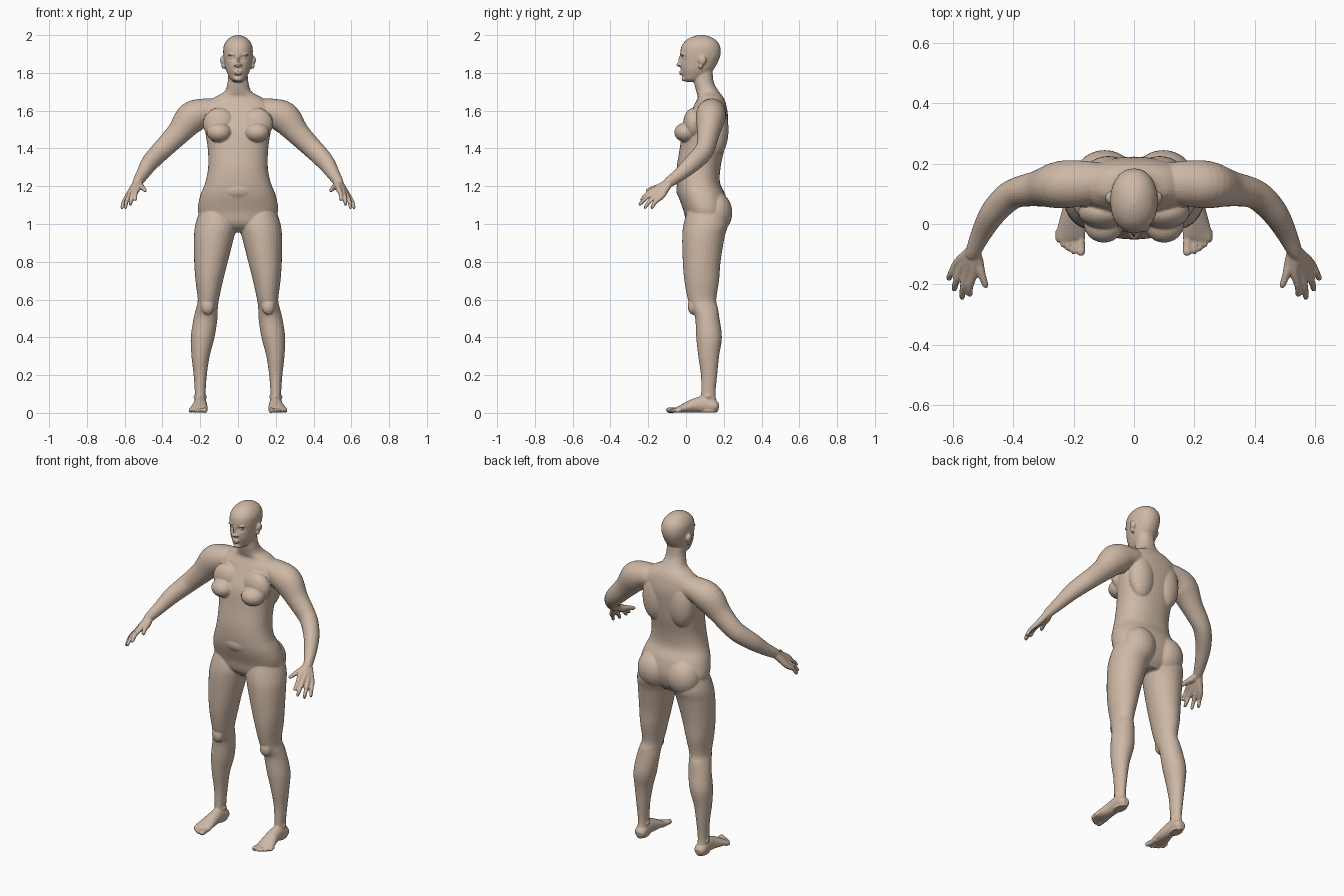
import bpy, bmesh, math
from mathutils import Vector, Matrix

bm = bmesh.new()


def spline(rows, steps):
    """Catmull-Rom resampling of (x, y, z, a, b) rows."""
    p = [Vector(r) for r in rows]
    p = [p[0] * 2 - p[1]] + p + [p[-1] * 2 - p[-2]]
    out = []
    for i in range(1, len(p) - 2):
        a, b, c, d = p[i - 1:i + 3]
        for k in range(steps):
            t = k / steps
            out.append(0.5 * (2 * b + (c - a) * t + (2 * a - 5 * b + 4 * c - d) * t * t
                              + (3 * b - a - 3 * c + d) * t ** 3))
    return out + [p[-2]]


def loft(rows, flat=True, n=2.0, seg=32, steps=5, sculpt=None):
    """Closed loft through elliptical sections; off-centre parts are mirrored."""
    pts = spline(rows, steps)
    sides = (1, -1) if any(r[0] for r in rows) else (1,)
    for s in sides:
        rings = []
        for i, q in enumerate(pts):
            c = Vector(q[:3])
            u, v = Vector((1, 0, 0)), Vector((0, 1, 0))
            if not flat:
                t = Vector(pts[min(i + 1, len(pts) - 1)][:3]) - Vector(pts[max(i - 1, 0)][:3])
                u = t.cross(Vector((0, 0, 1))).normalized()
                v = u.cross(t).normalized()
            ring = []
            for k in range(seg):
                ang = 2 * math.pi * k / seg
                ca, sa = math.cos(ang), math.sin(ang)
                w = (c + u * math.copysign(abs(ca) ** (2 / n), ca) * max(q[3], .001)
                     + v * math.copysign(abs(sa) ** (2 / n), sa) * max(q[4], .001))
                if sculpt:
                    w = sculpt(w)
                ring.append(bm.verts.new((w.x * s, w.y, w.z)))
            rings.append(ring)
        for r0, r1 in zip(rings, rings[1:]):
            for k in range(seg):
                j = (k + 1) % seg
                bm.faces.new((r0[k], r0[j], r1[j], r1[k]))
        bm.faces.new(rings[0])
        bm.faces.new(rings[-1])


def ball(c, r):
    """Ellipsoid, mirrored when off centre."""
    for s in ((1, -1) if c[0] else (1,)):
        m = Matrix.Translation((c[0] * s, c[1], c[2])) @ Matrix.Diagonal((*r, 1))
        bmesh.ops.create_uvsphere(bm, u_segments=28, v_segments=18, radius=1, matrix=m)


def digit(points, radii):
    loft([(*p, r, r) for p, r in zip(points, radii)], flat=False, seg=14, steps=4)


# torso and neck
loft([(0, .11, .955, .08, .06), (0, .105, 1.0, .18, .10), (0, .105, 1.07, .212, .118),
      (0, .085, 1.15, .20, .125), (0, .065, 1.22, .173, .115), (0, .067, 1.30, .158, .116),
      (0, .085, 1.40, .16, .118), (0, .10, 1.50, .175, .117), (0, .118, 1.57, .185, .104),
      (0, .128, 1.63, .175, .085), (0, .13, 1.67, .125, .068), (0, .115, 1.70, .073, .06),
      (0, .095, 1.75, .055, .052), (0, .09, 1.82, .05, .05)], n=2.25, seg=48)
ball((.1, .0, 1.485), (.066, .062, .052))       # breasts
ball((.1, .04, 1.53), (.085, .055, .085))       # upper chest
ball((.085, .165, 1.5), (.08, .06, .14))        # shoulder blades
ball((0, .03, 1.18), (.12, .082, .07))          # belly
ball((.097, .155, 1.06), (.1, .09, .11))        # buttocks

# legs
loft([(.11, .11, 1.08, .09, .10), (.115, .105, 1.0, .11, .118), (.127, .092, .93, .106, .112),
      (.143, .083, .8, .089, .10), (.152, .083, .7, .073, .092), (.157, .085, .6, .056, .075),
      (.165, .1, .55, .058, .07), (.172, .113, .5, .063, .064), (.187, .122, .4, .063, .068),
      (.198, .12, .3, .048, .055), (.2, .122, .2, .035, .043), (.2, .118, .1, .028, .038),
      (.2, .12, .05, .03, .045), (.2, .122, .003, .03, .046)])
ball((.16, .037, .565), (.035, .028, .045))     # kneecaps
ball((.2, .118, .085), (.036, .022, .018))      # ankle bones

# feet and toes
loft([(.2, .174, .03, .018, .018), (.2, .152, .034, .034, .032), (.2, .10, .045, .034, .044),
      (.2, .05, .04, .037, .038), (.205, 0, .028, .045, .027), (.21, -.04, .018, .049, .016),
      (.21, -.055, .014, .042, .01)], flat=False)
for x, tip, r in ((.176, -.105, .0145), (.2, -.1, .0105), (.218, -.09, .01),
                  (.235, -.078, .01), (.251, -.06, .01)):
    digit([(x + .003, -.02, .016), (x, tip + .03, .014), (x, tip + .01, r), (x, tip, r)],
          (r, r, r, r * .5))

# arms
loft([(.08, .14, 1.60, .06, .06), (.17, .135, 1.595, .075, .07), (.245, .13, 1.563, .078, .084),
      (.315, .118, 1.482, .06, .064), (.385, .105, 1.41, .05, .055), (.425, .082, 1.37, .048, .052),
      (.47, .032, 1.32, .043, .047), (.505, -.03, 1.265, .034, .036),
      (.53, -.085, 1.225, .026, .029), (.538, -.105, 1.21, .022, .024)], flat=False)

# hands: each finger starts at the wrist so the palm fills in
wrist = Vector((.532, -.085, 1.222))
for knuckle, tip in (((.533, -.165, 1.185), (.545, -.24, 1.125)),
                     ((.553, -.16, 1.172), (.571, -.25, 1.10)),
                     ((.570, -.148, 1.158), (.598, -.222, 1.083)),
                     ((.585, -.13, 1.145), (.616, -.185, 1.083))):
    k, t = Vector(knuckle), Vector(tip)
    mid = k.lerp(t, .5) + Vector((.004, -.004, .004))
    digit([wrist, wrist.lerp(k, .5), k, mid, k.lerp(t, .92), t],
          (.021, .019, .0155, .0115, .0095, .004))
digit([wrist, (.517, -.125, 1.2), (.505, -.165, 1.192), (.492, -.203, 1.178), (.489, -.212, 1.174)],
      (.022, .019, .0135, .0105, .004))


# head with pressed-in eye sockets
def sockets(w):
    if w.y < .05:
        d = ((abs(w.x) - .031) / .019) ** 2 + ((w.z - 1.879) / .013) ** 2
        w.y += .013 * math.exp(-d)
    return w


loft([(0, .03, 1.752, .02, .025), (0, .035, 1.765, .038, .047), (0, .05, 1.79, .053, .069),
      (0, .06, 1.82, .065, .087), (0, .07, 1.86, .073, .10), (0, .076, 1.90, .078, .107),
      (0, .078, 1.94, .076, .102), (0, .08, 1.97, .061, .082), (0, .08, 1.99, .037, .05),
      (0, .08, 2.0, .012, .016)], n=2.15, seg=64, steps=8, sculpt=sockets)
ball((.031, -.008, 1.879), (.015, .012, .009))  # eyes
ball((.031, -.016, 1.897), (.024, .011, .006))  # brows
ball((0, -.031, 1.866), (.008, .01, .026))      # nose bridge
ball((0, -.039, 1.843), (.012, .013, .011))     # nose tip
ball((.013, -.031, 1.841), (.009, .01, .008))   # nostrils
ball((0, -.026, 1.807), (.023, .011, .0055))    # upper lip
ball((0, -.025, 1.795), (.02, .011, .006))      # lower lip
ball((0, -.01, 1.769), (.022, .014, .014))      # chin
ball((.08, .087, 1.866), (.015, .021, .025))    # ears
ball((.076, .078, 1.838), (.012, .011, .018))   # ear lobes

bmesh.ops.recalc_face_normals(bm, faces=bm.faces[:])
mesh = bpy.data.meshes.new("body")
bm.to_mesh(mesh)
bm.free()
body = bpy.data.objects.new("body", mesh)
bpy.context.collection.objects.link(body)

# skin: fuse all parts into one surface, relax it, reduce to flat facets
fuse = body.modifiers.new("fuse", 'REMESH')
fuse.mode = 'VOXEL'
fuse.voxel_size = .005
relax = body.modifiers.new("relax", 'SMOOTH')
relax.factor = .5
relax.iterations = 4
facet = body.modifiers.new("facet", 'DECIMATE')
facet.ratio = .2

skin = bpy.data.materials.new("skin")
skin.diffuse_color = (.62, .48, .38, 1)
mesh.materials.append(skin)
